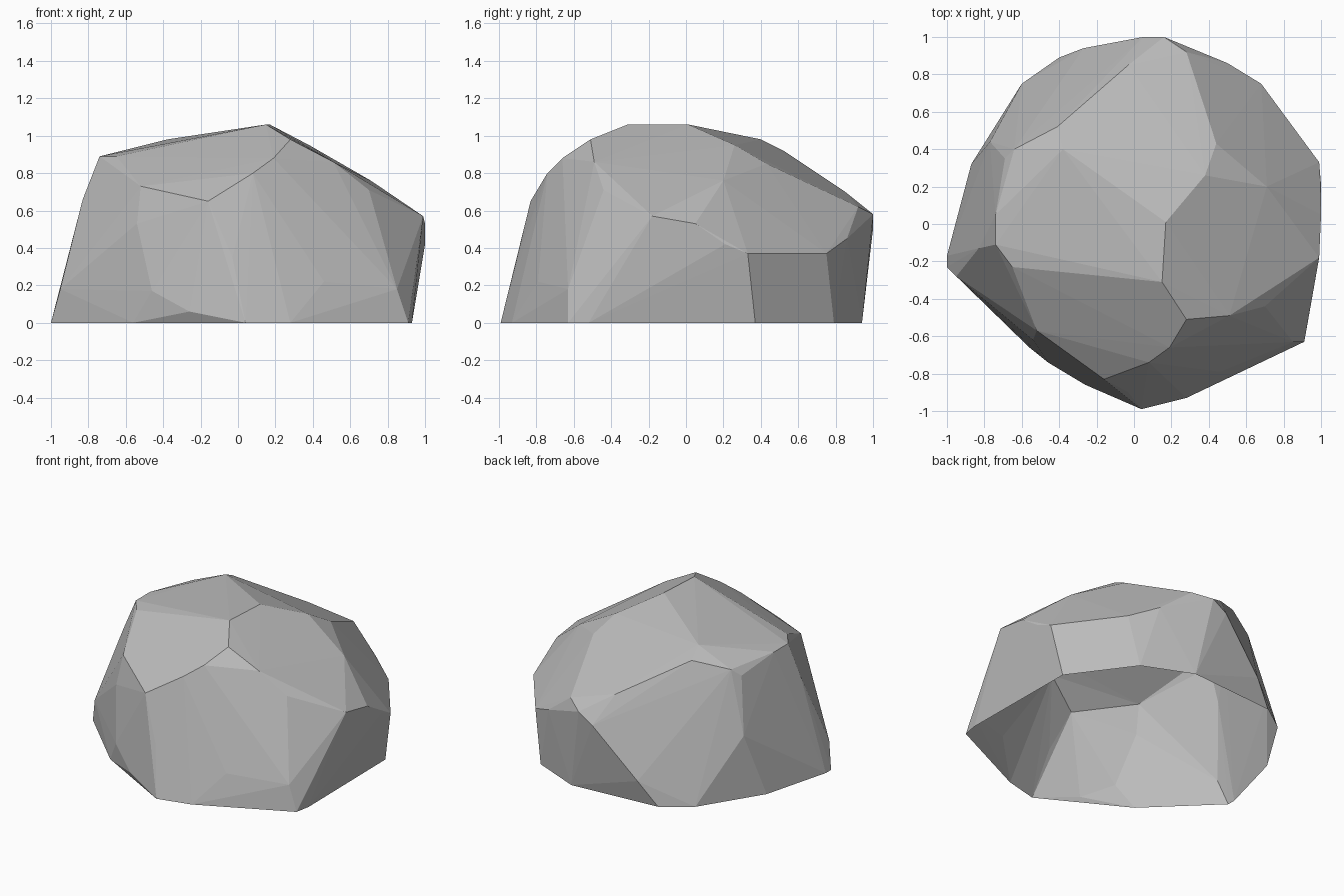
import bpy
import bmesh
from mathutils import Vector

# Remove only the default cube
default_cube = bpy.data.objects.get("Cube")
if default_cube:
    bpy.data.objects.remove(default_cube, do_unlink=True)


def make_material(name, colour):
    """One flat colour for both the viewport and a render."""
    material = bpy.data.materials.new(name)
    material.use_nodes = True
    material.diffuse_color = colour
    shader = next(node for node in material.node_tree.nodes
                  if node.type == 'BSDF_PRINCIPLED')
    shader.inputs["Base Color"].default_value = colour
    shader.inputs["Roughness"].default_value = 0.9
    return material


def make_boulder(name, corner_groups, material):
    """Wrap the corners in a faceted skin that is open underneath."""
    bm = bmesh.new()
    for group in corner_groups:
        for corner in group:
            bm.verts.new(Vector(corner).to_3d())
    hull = bmesh.ops.convex_hull(bm, input=bm.verts)

    # Drop corners that fall inside the skin
    spare = set(hull["geom_interior"]) | set(hull["geom_unused"])
    spare_verts = [item for item in spare if isinstance(item, bmesh.types.BMVert)]
    bmesh.ops.delete(bm, geom=spare_verts, context='VERTS')
    bmesh.ops.recalc_face_normals(bm, faces=bm.faces)

    # Open the underside where the rock meets the ground
    underside = [face for face in bm.faces
                 if all(abs(vert.co.z) < 0.001 for vert in face.verts)]
    bmesh.ops.delete(bm, geom=underside, context='FACES')

    mesh = bpy.data.meshes.new(name)
    bm.to_mesh(mesh)
    bm.free()
    mesh.materials.append(material)
    mesh.shade_flat()
    rock = bpy.data.objects.new(name, mesh)
    bpy.context.scene.collection.objects.link(rock)
    return rock


# Outline on the ground
footprint = [
    (.04, -.99), (.28, -.93), (.5, -.78), (.91, -.63), (.93, -.52),
    (.92, .37), (.61, .79), (.26, .94), (-.4, .89), (-.6, .75),
    (-.87, .32), (-1, -.17), (-1, -.23), (-.56, -.66),
]

# Broken ridge of the crown
crown = [
    (.17, .01, 1.06), (.15, -.31, 1.06), (.28, -.51, .98), (.38, .26, .95),
    (-.38, .4, .98), (-.41, .52, .92), (-.64, .4, .87), (-.69, .35, .82),
    (-.74, .05, .89), (-.74, -.11, .89), (-.65, -.23, .89),
    (.44, .43, .85), (.71, .2, .76),
]

# Shoulder and lower facets at the front
front_facets = [
    (.19, -.66, .88), (.08, -.74, .8), (-.16, -.83, .65), (-.52, -.57, .73),
    (.51, -.49, .86), (.7, -.44, .71), (.85, -.63, .18), (.46, -.79, .22),
    (-.03, -.9, .35), (-.26, -.86, .06), (-.46, -.74, .17),
    (-.54, -.62, .53), (-.95, -.28, .18),
]

# Shoulder and lower facets at the sides and back
back_facets = [
    (.99, -.18, .57), (1, .05, .53), (1, .21, .42), (.99, .33, .37),
    (.68, .75, .37), (.5, .86, .45), (.28, .92, .62), (.16, 1, .58),
    (.05, 1, .51), (-.03, .85, .7), (-.27, .94, .17), (-.77, .44, .44),
    (-.83, -.13, .66),
]

stone_grey = make_material("stone grey", (.5, .5, .5, 1))
make_boulder("boulder", (footprint, crown, front_facets, back_facets), stone_grey)
